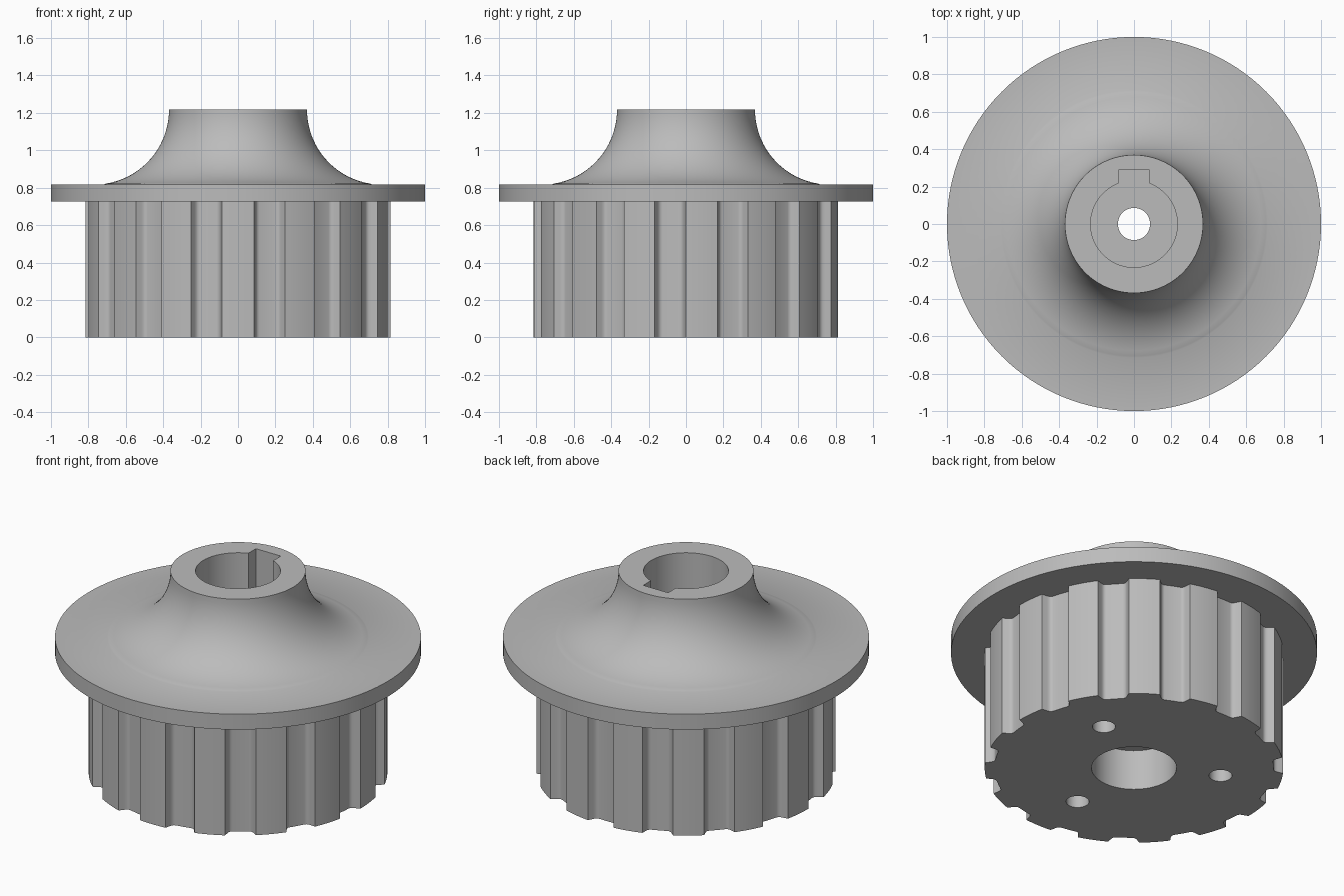
import bpy, bmesh, math
from math import sin, cos, radians, pi

if "Cube" in bpy.data.objects:
    bpy.data.objects.remove(bpy.data.objects["Cube"])

steel = bpy.data.materials.new("grey metal")
steel.diffuse_color = (0.5, 0.5, 0.5, 1)
steel.use_nodes = True
steel.node_tree.nodes["Principled BSDF"].inputs["Base Color"].default_value = steel.diffuse_color


def make_object(name, bm):
    bmesh.ops.recalc_face_normals(bm, faces=bm.faces)
    me = bpy.data.meshes.new(name)
    bm.to_mesh(me)
    bm.free()
    me.materials.append(steel)
    ob = bpy.data.objects.new(name, me)
    bpy.context.collection.objects.link(ob)
    return ob


def prism(name, outline, z0, z1):
    """Closed outline extruded from z0 to z1."""
    bm = bmesh.new()
    face = bm.faces.new([bm.verts.new((x, y, z0)) for x, y in outline])
    ext = bmesh.ops.extrude_face_region(bm, geom=[face])
    top = [v for v in ext["geom"] if isinstance(v, bmesh.types.BMVert)]
    bmesh.ops.translate(bm, verts=top, vec=(0, 0, z1 - z0))
    return make_object(name, bm)


def lathe(name, profile, n=128):
    """Solid of revolution with flat caps at both ends of the profile."""
    bm = bmesh.new()
    rings = [[bm.verts.new((r * cos(2 * pi * i / n), r * sin(2 * pi * i / n), z))
              for i in range(n)] for r, z in profile]
    for a, b in zip(rings, rings[1:]):
        for i in range(n):
            j = (i + 1) % n
            bm.faces.new((a[i], a[j], b[j], b[i]))
    bm.faces.new(rings[0])
    bm.faces.new(rings[-1])
    return make_object(name, bm)


def circle(r, n, cx=0, cy=0):
    return [(cx + r * cos(2 * pi * i / n), cy + r * sin(2 * pi * i / n)) for i in range(n)]


# Flange with the concave hub neck
TOP, RIM, ARC = 1.217, 0.818, 0.40
sweep = math.asin((TOP - RIM) / ARC) - radians(5)
neck = [(0.769 - ARC * cos(sweep * i / 20), TOP - ARC * sin(sweep * i / 20))
        for i in range(20, -1, -1)]
body = lathe("pulley", [(1, 0.725), (1, RIM), (0.715, RIM)] + neck)

# Toothed drum: 15 lands with rounded trapezoid grooves between them
TEETH, R, FLOOR = 15, 0.816, 0.763
half_groove = [(-6.0, R), (-5.2, R - 0.03), (-4.8, FLOOR + 0.011),
               (-4.2, FLOOR + 0.003), (-3.4, FLOOR)]
tooth = half_groove + [(0, FLOOR)] + [(-a, r) for a, r in reversed(half_groove)]
tooth += [(a, R) for a in (8, 10, 12, 14, 16)]
outline = []
for k in range(TEETH):
    for a, r in tooth:
        t = radians(-78 + 24 * k + a)
        outline.append((r * cos(t), r * sin(t)))
drum = prism("drum", outline, 0, 0.77)

# Cutters: keyed shaft bore, lower bore, pilot hole, three blind bolt holes
BORE, KEY_W, KEY_Y = 0.232, 0.083, 0.289
a0 = math.acos(KEY_W / BORE)
keyed = [(-KEY_W, KEY_Y)]
span = 2 * pi - (pi - 2 * a0)
for i in range(65):
    t = pi - a0 + span * i / 64
    keyed.append((BORE * cos(t), BORE * sin(t)))
keyed.append((KEY_W, KEY_Y))
cutters = [prism("keyed_bore_cutter", keyed, 0.40, 1.4),
           prism("lower_bore_cutter", circle(BORE, 64), -0.1, 0.243),
           prism("pilot_hole_cutter", circle(0.086, 48), 0.2, 0.45)]
for deg in (30, 150, 270):
    t = radians(deg)
    cutters.append(prism("bolt_hole_cutter",
                         circle(0.063, 32, 0.48 * cos(t), 0.48 * sin(t)), -0.1, 0.4))

for ob, op in [(drum, 'UNION')] + [(c, 'DIFFERENCE') for c in cutters]:
    mod = body.modifiers.new(ob.name, 'BOOLEAN')
    mod.operation, mod.object, mod.solver = op, ob, 'EXACT'

# Bake the cuts, drop the helpers and shade smooth with sharp edges kept
bpy.context.view_layer.update()
result = bpy.data.meshes.new_from_object(
    body.evaluated_get(bpy.context.evaluated_depsgraph_get()))
body.modifiers.clear()
body.data = result
for ob in [drum] + cutters:
    bpy.data.objects.remove(ob)
bpy.context.view_layer.objects.active = body
body.select_set(True)
bpy.ops.object.shade_smooth_by_angle(angle=radians(30))
